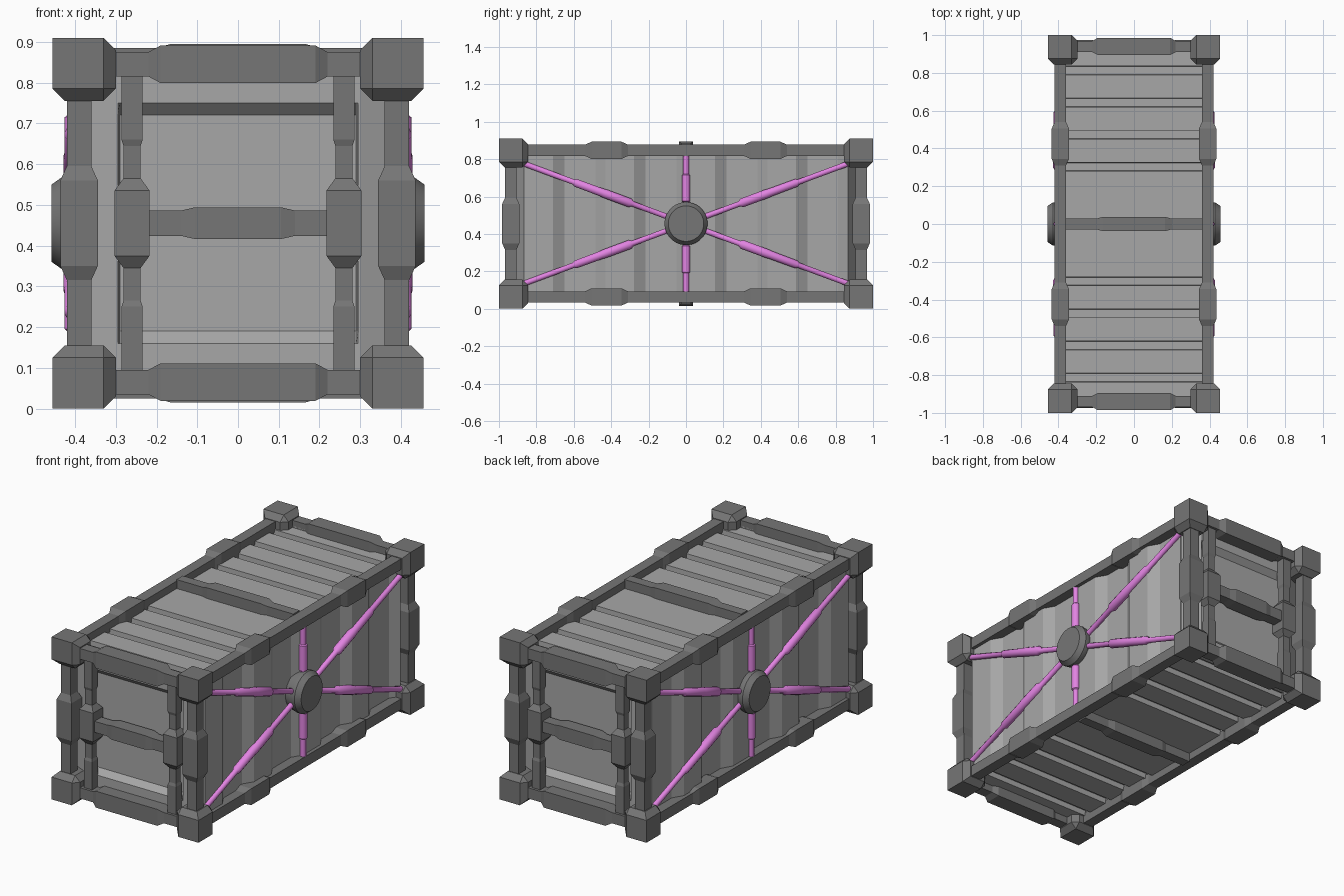
import bpy, bmesh
from math import hypot, cos, sin, pi
from mathutils import Vector

if "Cube" in bpy.data.objects:
    bpy.data.objects.remove(bpy.data.objects["Cube"])

S = (-1, 1)
ZC = 0.455  # mid height


def material(name, rgb):
    m = bpy.data.materials.new(name)
    m.diffuse_color = (*rgb, 1)
    m.use_nodes = True
    m.node_tree.nodes["Principled BSDF"].inputs["Base Color"].default_value = m.diffuse_color
    return m


FRAME = material("frame_grey", (.18, .18, .18))
SHEET = material("sheet_grey", (.39, .39, .39))
PINK = material("brace_pink", (.76, .23, .76))


def finish(name, bm, mat, smooth=False):
    me = bpy.data.meshes.new(name)
    bm.to_mesh(me)
    bm.free()
    ob = bpy.data.objects.new(name, me)
    bpy.context.collection.objects.link(ob)
    me.materials.append(mat)
    if smooth:
        bpy.ops.object.select_all(action='DESELECT')
        ob.select_set(True)
        bpy.context.view_layer.objects.active = ob
        bpy.ops.object.shade_smooth_by_angle(angle=0.6)


def loft(name, origin, direction, stations, sides=4, mat=FRAME):
    """Stack rings (distance, radius) along a direction; 4 sides = square bar with half-width radius."""
    d = Vector(direction).normalized()
    o = Vector(origin)
    a = Vector((0, 0, 1)) if abs(d.z) < 0.9 else Vector((1, 0, 0))
    a = (a - d * a.dot(d)).normalized()
    b = d.cross(a)
    k = 2 ** 0.5 if sides == 4 else 1
    ang = [2 * pi * (i + .5) / sides for i in range(sides)]
    bm = bmesh.new()
    rings = [[bm.verts.new(o + d * t + k * r * (a * cos(w) + b * sin(w))) for w in ang] for t, r in stations]
    for p, q in zip(rings, rings[1:]):
        for i in range(sides):
            j = (i + 1) % sides
            bm.faces.new((p[i], p[j], q[j], q[i]))
    bm.faces.new(rings[0][::-1])
    bm.faces.new(rings[-1])
    bmesh.ops.recalc_face_normals(bm, faces=bm.faces)
    finish(name, bm, mat, sides > 8)


def mirrored(half):
    """Symmetric stations from the positive half."""
    return [(-t, r) for t, r in reversed(half)] + half


def panel(name, profile, rows, place, out):
    """Pressed sheet: profile (u, depth) swept over rows (v, depth factor)."""
    bm = bmesh.new()
    grid = [[bm.verts.new(place(u, v, dep * f)) for u, dep in profile] for v, f in rows]
    for p, q in zip(grid, grid[1:]):
        for i in range(len(p) - 1):
            bm.faces.new((p[i], p[i + 1], q[i + 1], q[i]))
    bm.normal_update()
    if sum(f.normal.dot(Vector(out)) for f in bm.faces) < 0:
        bmesh.ops.reverse_faces(bm, faces=bm.faces)
    finish(name, bm, SHEET)


def rows(w, border, slope):
    return mirrored([(w - border - slope, 1), (w - border, 0), (w, 0)])


# Corner blocks: cube with tapered inward faces
c, e, n = 0.125, 0.155, 0.03
for sx in S:
    for sy in S:
        for sz in S:
            bm = bmesh.new()
            pts = [(x, y, z) for x in (0, c) for y in (0, c) for z in (0, c)]
            for p in (n, c):
                for q in (n, c):
                    pts += [(e, p, q), (p, e, q), (p, q, e)]
            for x, y, z in pts:
                bm.verts.new((sx * (0.455 - x), sy * (1 - y), ZC + sz * (0.455 - z)))
            bmesh.ops.convex_hull(bm, input=bm.verts)
            bmesh.ops.dissolve_limit(bm, angle_limit=0.02, verts=bm.verts, edges=bm.edges)
            bmesh.ops.recalc_face_normals(bm, faces=bm.faces)
            finish("corner_block", bm, FRAME)

# Outer frame
for s in S:
    for t in S:
        loft("corner_post", (s * .39, t * .937, ZC), (0, 0, 1),
             mirrored([(.105, .046), (.14, .03), (.33, .03)]))
        loft("end_beam", (0, s * .94, ZC + t * .39), (1, 0, 0),
             mirrored([(.19, .046), (.22, .03), (.33, .03)]))
        loft("side_beam", (s * .39, 0, ZC + t * .392), (0, 1, 0),
             mirrored([(.31, .03), (.345, .046), (.505, .046), (.54, .03), (.88, .03)]))
        # Door posts
        loft("door_post", (s * .26, t * .93, ZC), (0, 0, 1),
             mirrored([(.08, .043), (.11, .021), (.19, .021), (.205, .026), (.37, .026)]))
    loft("door_crossbar", (0, s * .93, ZC), (1, 0, 0),
         mirrored([(.105, .039), (.14, .031), (.25, .031)]))
    loft("middle_beam", (0, 0, ZC + s * .402), (1, 0, 0),
         mirrored([(.165, .038), (.2, .028), (.362, .028)]))

# Side sheets: wide corrugation
side_prof = [(-.865, 0)]
for k in range(4):
    u = -.65 + k * .433
    side_prof += [(u - .06, 0), (u, 1), (u + .165, 1), (u + .22, 0)]
side_prof = [p for p in side_prof if p[0] < .85] + [(.865, 0)]
# Roof and floor sheets: flat planks with narrow grooves
roof_half = []
for u in (.28, .45, .62, .79):
    roof_half += [(u, 0), (u + .002, 1), (u + .044, 1), (u + .046, 0)]
roof_prof = mirrored(roof_half + [(.91, 0)])
# End sheets: one wide recess, corners chamfered back to the side sheets
end_prof = rows(.39, .095, .03)
for s in S:
    panel("side_panel", side_prof, [(-.38, 1), (.38, 1)],
          lambda u, v, d: (s * (.4 - .035 * d), u, ZC + v), (s, 0, 0))
    panel("roof_panel" if s > 0 else "floor_panel", roof_prof, [(-.364, 1), (.364, 1)],
          lambda u, v, d: (v, u, ZC + s * (.38 - .03 * d)), (0, 0, s))
    panel("end_panel", end_prof, rows(.3, .005, .005),
          lambda u, v, d: (v, s * (.91 - .03 * d), ZC + u), (0, s, 0))
    for t in S:
        panel("corner_panel", [(-.38, 0), (.38, 0)], [(0, 0), (1, 0)],
              lambda u, v, d: (t * (.3 + .1 * v), s * (.91 - .045 * v), ZC + u), (t, s, 0))

# Bracing hubs and rods
f = hypot(1, .37)
diagonal = [(a * f, r) for a, r in ((.06, .015), (.285, .015), (.3, .025), (.43, .025), (.45, .023),
                                    (.59, .022), (.6, .015), (.885, .015))]
vertical = [(.05, .016), (.115, .016), (.12, .022), (.26, .022), (.265, .016), (.37, .016)]
for s in S:
    loft("brace_hub", (0, 0, ZC), (s, 0, 0),
         [(.36, .1), (.4, .112), (.415, .115), (.43, .115), (.458, .095)], 32)
    for t in S:
        loft("vertical_rod", (s * .404, 0, ZC), (0, 0, t), vertical, 12, PINK)
        for y in S:
            loft("diagonal_rod", (s * .404, 0, ZC), (0, y, t * .37), diagonal, 12, PINK)
